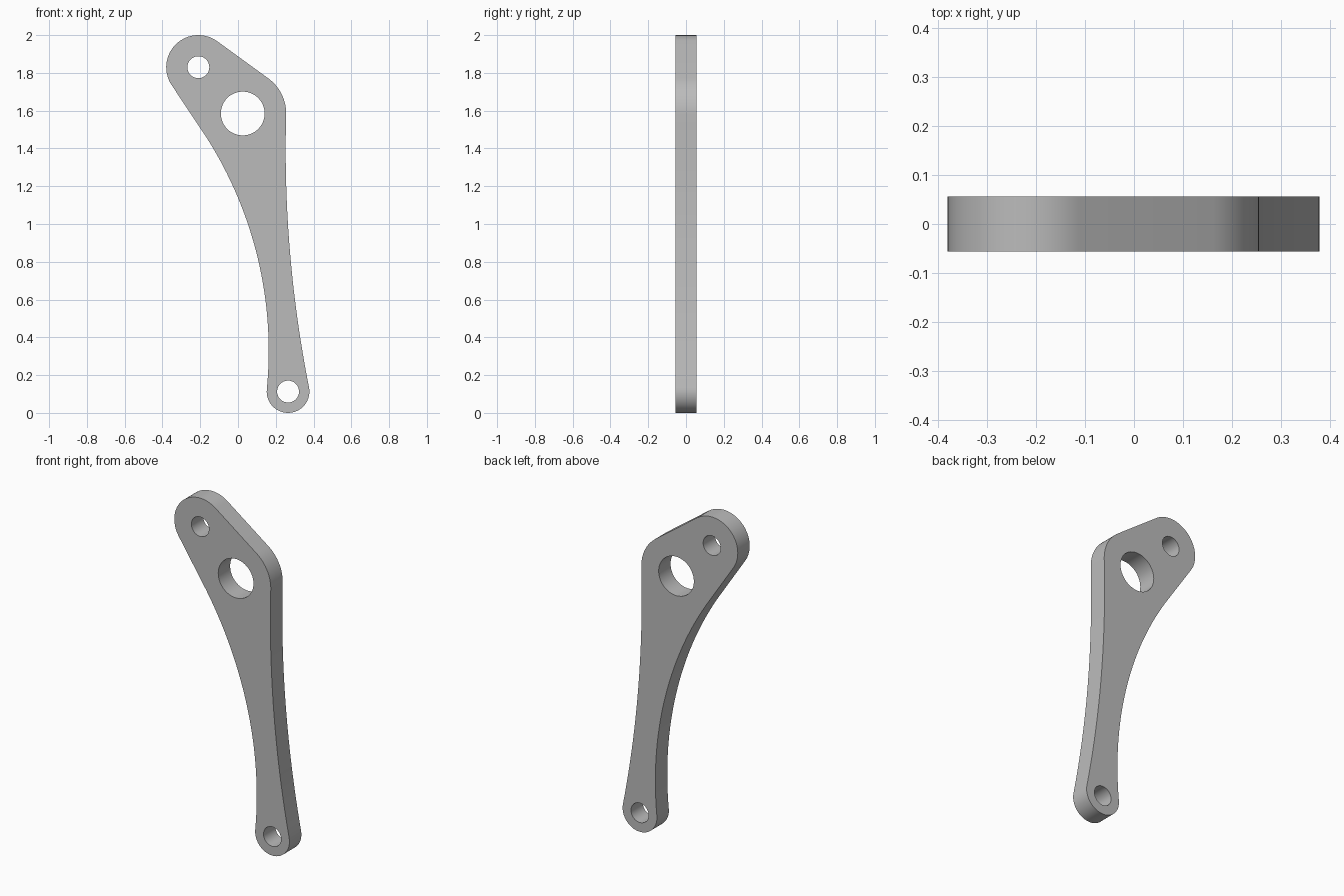
import bpy, bmesh, math
from mathutils import Vector

cube = bpy.data.objects.get("Cube")
if cube:
    bpy.data.objects.remove(cube)

THICK = 0.112
# Bosses of the lever: centre in x/z and outer radius
TOP, R_TOP = Vector((-0.21, 1.83)), 0.17
MID, R_MID = Vector((0.025, 1.585)), 0.23
LOW, R_LOW = Vector((0.265, 0.113)), 0.113


def heading(a, b):
    d = b - a
    return math.atan2(d.y, d.x)


def arc(centre, r, a0, a1, n):
    return [centre + r * Vector((math.cos(a0 + (a1 - a0) * i / n),
                                 math.sin(a0 + (a1 - a0) * i / n)))
            for i in range(n + 1)]


def fillet_centre(r, side):
    """Centre of a concave arc touching the middle and lower bosses."""
    d = LOW - MID
    p, q = r + R_MID, r + R_LOW
    along = (p * p - q * q + d.length_squared) / (2 * d.length)
    u = d.normalized()
    return MID + u * along + Vector((-u.y, u.x)) * side * math.sqrt(p * p - along * along)


# Outline, clockwise from the upper left
base = heading(TOP, MID)
spread = math.acos((R_TOP - R_MID) / (MID - TOP).length)
upper, left = base + spread, base - spread + math.tau
R_RIGHT, R_LEFT = 6.5, 2.1
cr, cl = fillet_centre(R_RIGHT, 1), fillet_centre(R_LEFT, -1)
outline = arc(TOP, R_TOP, left, upper, 32)
outline += arc(MID, R_MID, upper, heading(MID, cr), 16)
outline += arc(cr, R_RIGHT, heading(cr, MID) % math.tau, heading(cr, LOW) % math.tau, 24)[1:]
outline += arc(LOW, R_LOW, heading(LOW, cr), heading(LOW, cl) - math.tau, 32)[1:]
outline += arc(cl, R_LEFT, heading(cl, LOW), heading(cl, MID), 32)[1:]

# Through holes
holes = [arc(c, r, 0, math.tau, 48)[:-1]
         for c, r in ((TOP, 0.058), (MID, 0.116), (LOW, 0.058))]

# Fill the flat plate, then extrude it to thickness
bm = bmesh.new()
edges = []
for loop in [outline] + holes:
    vs = [bm.verts.new((p.x, -THICK / 2, p.y)) for p in loop]
    edges += [bm.edges.new((vs[i - 1], vs[i])) for i in range(len(vs))]
bmesh.ops.triangle_fill(bm, use_beauty=True, use_dissolve=False, edges=edges)
ext = bmesh.ops.extrude_face_region(bm, geom=bm.faces[:], use_keep_orig=True)
bmesh.ops.translate(bm, vec=(0, THICK, 0),
                    verts=[g for g in ext["geom"] if isinstance(g, bmesh.types.BMVert)])
bmesh.ops.recalc_face_normals(bm, faces=bm.faces[:])
mesh = bpy.data.meshes.new("lever_arm")
bm.to_mesh(mesh)
bm.free()
lever = bpy.data.objects.new("lever_arm", mesh)
bpy.context.collection.objects.link(lever)

# Plain grey metal
grey = (0.5, 0.5, 0.5, 1)
mat = bpy.data.materials.new("plain grey")
mat.use_nodes = True
mat.diffuse_color = grey
mat.node_tree.nodes["Principled BSDF"].inputs["Base Color"].default_value = grey
mesh.materials.append(mat)

# Smooth rims, sharp plate edges
bpy.ops.object.select_all(action="DESELECT")
lever.select_set(True)
bpy.context.view_layer.objects.active = lever
bpy.ops.object.shade_smooth_by_angle(angle=math.radians(30))
